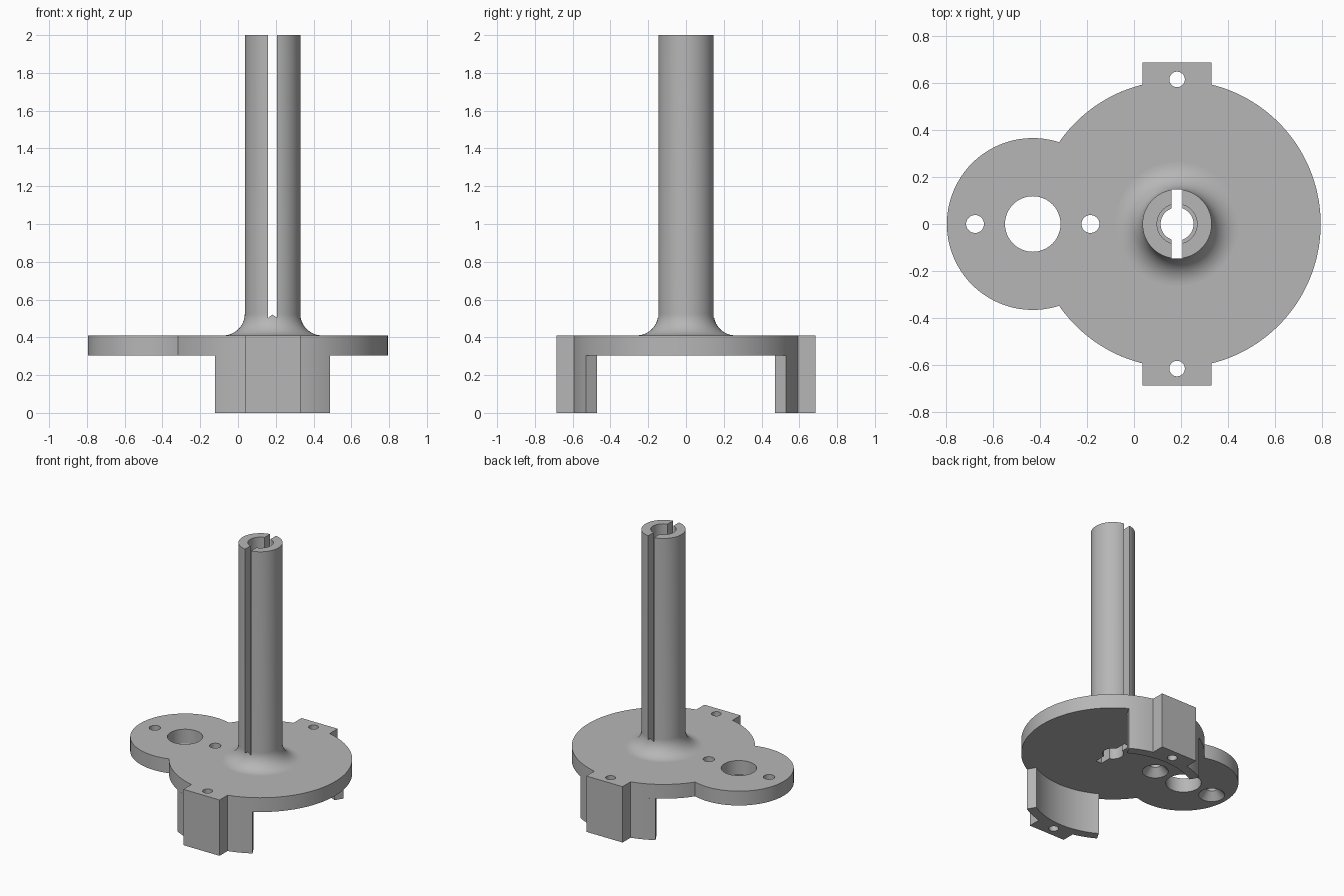
import bpy, bmesh
from math import sin, cos, pi, atan2, acos, sqrt, radians
from mathutils import Matrix

cube = bpy.data.objects.get("Cube")
if cube:
    bpy.data.objects.remove(cube, do_unlink=True)

grey = bpy.data.materials.new("plain grey")
grey.use_nodes = True
grey.diffuse_color = (0.47, 0.47, 0.47, 1)
grey.node_tree.nodes["Principled BSDF"].inputs["Base Color"].default_value = grey.diffuse_color

CX, R, R_IN = 0.183, 0.61, 0.543        # main disc centre, radius, leg inner radius
SX, SR = -0.43, 0.365                   # side lobe centre, radius
TAB, TAB_Y, HOLE_Y = 0.147, 0.685, 0.614
BOTTOM, TOP = 0.305, 0.41               # plate heights
POST_R, BORE_R, FILLET = 0.147, 0.085, 0.115


def arc(cx, r, a0, a1, n):
    return [(cx + r * cos(a0 + (a1 - a0) * i / n), r * sin(a0 + (a1 - a0) * i / n))
            for i in range(n + 1)]


def finish(name, bm):
    bmesh.ops.recalc_face_normals(bm, faces=bm.faces)
    mesh = bpy.data.meshes.new(name)
    bm.to_mesh(mesh)
    bm.free()
    mesh.materials.append(grey)
    obj = bpy.data.objects.new(name, mesh)
    bpy.context.collection.objects.link(obj)
    return obj


def prism(name, outline, z0, z1):
    bm = bmesh.new()
    face = bm.faces.new([bm.verts.new((x, y, z0)) for x, y in outline])
    top = bmesh.ops.extrude_face_region(bm, geom=[face])["geom"]
    bmesh.ops.translate(bm, vec=(0, 0, z1 - z0),
                        verts=[v for v in top if isinstance(v, bmesh.types.BMVert)])
    return finish(name, bm)


def cone(name, x, y, r0, r1, z0, z1):
    bm = bmesh.new()
    bmesh.ops.create_cone(bm, cap_ends=True, segments=48, radius1=r0, radius2=r1,
                          depth=z1 - z0, matrix=Matrix.Translation((x, y, (z0 + z1) / 2)))
    return finish(name, bm)


def cut(obj, *cutters):
    for cutter in cutters:
        cutter.hide_render = True
        mod = obj.modifiers.new("cut", 'BOOLEAN')
        mod.operation, mod.solver, mod.object = 'DIFFERENCE', 'EXACT', cutter
        bpy.context.view_layer.objects.active = obj
        bpy.ops.object.modifier_apply(modifier=mod.name)
        bpy.data.objects.remove(cutter, do_unlink=True)


def slot():
    return prism("slot_cutter", [(CX - 0.024, -0.1472), (CX + 0.024, -0.1472),
                                 (CX + 0.024, 0.1472), (CX - 0.024, 0.1472)], 0.2, 2.1)


# Plate outline: large disc with two tabs, merged with the side lobe
d = CX - SX
ix = (d * d + SR * SR - R * R) / (2 * d)
iy = sqrt(SR * SR - ix * ix)
join, lobe = atan2(iy, ix - d), atan2(iy, ix)
t = acos(TAB / R)
tab = [(CX + TAB, TAB_Y), (CX - TAB, TAB_Y)]
outline = (arc(CX, R, -join, t - pi, 12)
           + [(x, -y) for x, y in reversed(tab)]
           + arc(CX, R, -t, t, 60)
           + tab
           + arc(CX, R, pi - t, join, 12)
           + arc(SX, SR, lobe, 2 * pi - lobe, 64)[1:-1])
plate = prism("base_plate", outline, BOTTOM, TOP)

# Plate holes: lobe opening, countersunk screw holes, tab holes, bore and slot
cut(plate, cone("cutter", SX, 0, 0.118, 0.118, 0.2, 0.5),
    cone("cutter", CX, 0, 0.07, 0.07, 0.2, 0.5), slot())
for x in (SX - 0.245, SX + 0.245):
    cut(plate, cone("cutter", x, 0, 0.038, 0.038, 0.2, 0.5),
        cone("cutter", x, 0, 0.096, 0.036, BOTTOM - 0.01, BOTTOM + 0.055))
for side in (-1, 1):
    cut(plate, cone("cutter", CX, side * HOLE_Y, 0.033, 0.033, 0.2, 0.5))

# Curved legs with square tabs
a, b = radians(60), radians(120)
leg_shape = (arc(CX, R, a, t, 8) + tab + arc(CX, R, pi - t, b, 8)
             + arc(CX, R_IN, b, a, 24))
legs = []
for name, side in (("front_leg", -1), ("back_leg", 1)):
    leg = prism(name, [(x, side * y) for x, y in leg_shape], 0, BOTTOM)
    cut(leg, cone("cutter", CX, side * HOLE_Y, 0.033, 0.033, -0.1, 0.5))
    legs.append(leg)

# Hollow post with a flared foot, turned from a profile and split by the slot
profile = [(BORE_R, TOP)]
for i in range(17):
    q = pi / 2 * i / 16
    profile.append((POST_R + FILLET * (1 - sin(q)), TOP + FILLET * (1 - cos(q))))
profile += [(POST_R, 2), (BORE_R, 2)]
bm = bmesh.new()
verts = [bm.verts.new((CX + r, 0, z)) for r, z in profile]
edges = [bm.edges.new((verts[i - 1], verts[i])) for i in range(len(verts))]
bmesh.ops.spin(bm, geom=verts + edges, cent=(CX, 0, 0), axis=(0, 0, 1),
               angle=2 * pi, steps=72, use_duplicate=False)
bmesh.ops.remove_doubles(bm, verts=bm.verts, dist=0.0001)
post = finish("slotted_post", bm)
cut(post, slot())

# Smooth curved walls, crisp edges
bpy.ops.object.select_all(action='DESELECT')
for obj in [plate, post] + legs:
    obj.select_set(True)
bpy.context.view_layer.objects.active = plate
bpy.ops.object.shade_smooth_by_angle(angle=radians(30))
